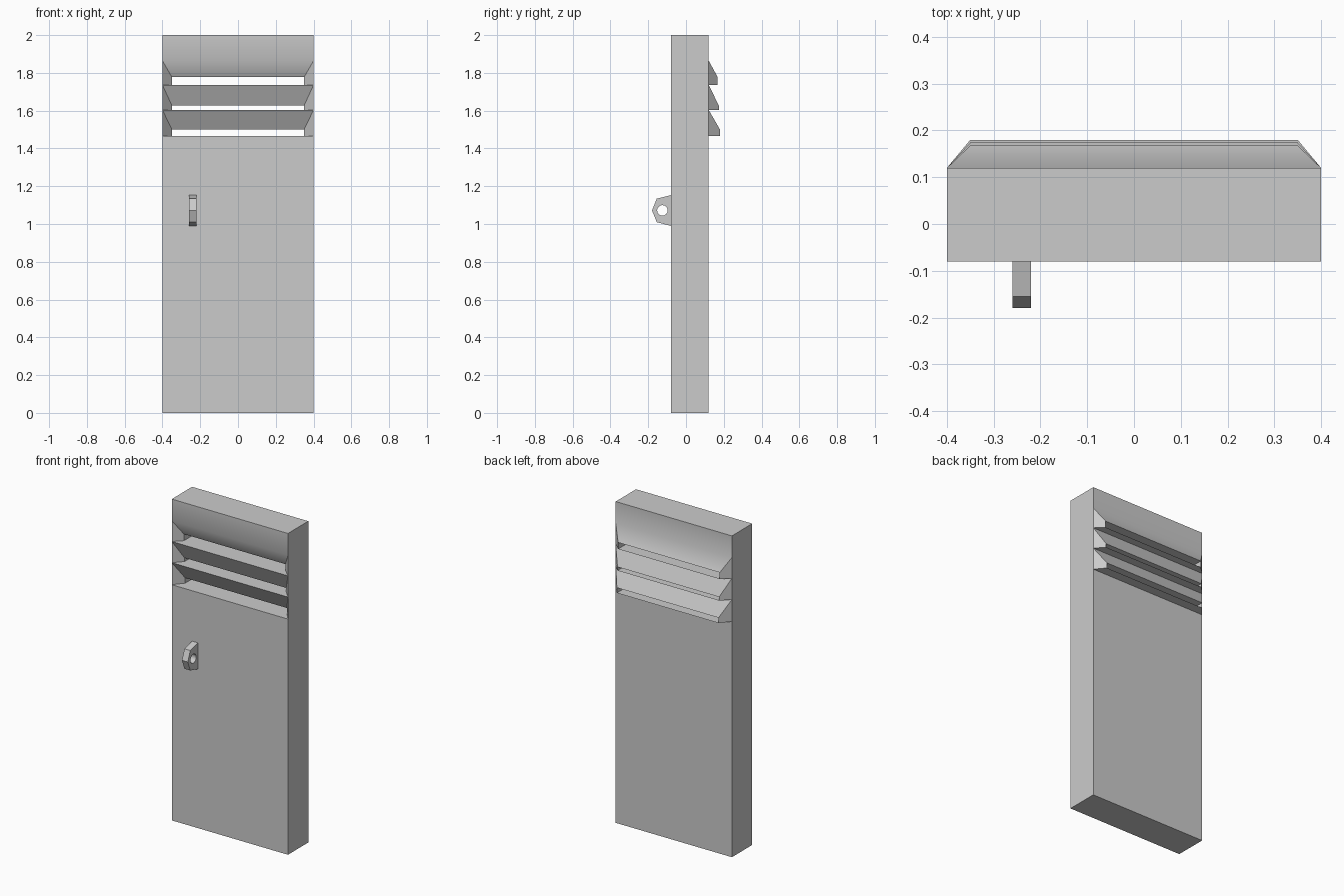
import bpy, bmesh, math
from mathutils import Vector

if "Cube" in bpy.data.objects:
    bpy.data.objects.remove(bpy.data.objects["Cube"])

W, IN = 0.40, 0.35          # half width of door, half width of vent slot
FRONT, THICK = -0.08, 0.20


def finish(obj, angle=30):
    bpy.ops.object.select_all(action='DESELECT')
    obj.select_set(True)
    bpy.context.view_layer.objects.active = obj
    bpy.ops.object.shade_smooth_by_angle(angle=math.radians(angle))


# Door panel: a pressed sheet with open louvres, thickened straight back
bm = bmesh.new()


def row(half, depth, z):
    return [bm.verts.new((s * half, FRONT + depth, z)) for s in (-1, 1)]


def quad(a, b, c, d):
    bm.faces.new((a, b, c, d))


upper = row(W, 0, 2.0)
start = row(W, 0, 1.865)
quad(upper[0], upper[1], start[1], start[0])
# each louvre: depth, slot top, slot bottom
for depth, top, bottom in ((0.048, 1.777, 1.736),
                           (0.054, 1.627, 1.604),
                           (0.060, 1.500, 1.467)):
    t, b, end = row(IN, depth, top), row(IN, depth, bottom), row(W, 0, bottom)
    quad(start[0], start[1], t[1], t[0])      # sloping slat
    quad(b[0], b[1], end[1], end[0])          # ledge
    quad(start[0], t[0], b[0], end[0])        # left cheek
    quad(t[1], start[1], end[1], b[1])        # right cheek
    start = end
foot = row(W, 0, 0)
quad(start[0], start[1], foot[1], foot[0])

ext = bmesh.ops.extrude_face_region(bm, geom=bm.faces[:], use_keep_orig=True)
moved = [g for g in ext['geom'] if isinstance(g, bmesh.types.BMVert)]
bmesh.ops.translate(bm, verts=moved, vec=Vector((0, THICK, 0)))
bmesh.ops.recalc_face_normals(bm, faces=bm.faces[:])
mesh = bpy.data.meshes.new("locker_door")
bm.to_mesh(mesh)
bm.free()
door = bpy.data.objects.new("locker_door", mesh)
bpy.context.collection.objects.link(door)
finish(door)

# Padlock tab: flat outline with a round hole, drawn in the y-z plane
outline = [(-0.08, 0.99), (-0.155, 1.01), (-0.18, 1.072), (-0.155, 1.134), (-0.08, 1.153)]
hole = [(-0.125 + 0.028 * math.cos(i * math.tau / 16),
         1.072 + 0.028 * math.sin(i * math.tau / 16)) for i in range(16)]
curve = bpy.data.curves.new("padlock_tab", 'CURVE')
curve.dimensions, curve.fill_mode, curve.extrude = '2D', 'BOTH', 0.02
for pts in (outline, hole):
    sp = curve.splines.new('POLY')
    sp.points.add(len(pts) - 1)
    for p, (y, z) in zip(sp.points, pts):
        p.co = (y, z, 0, 1)
    sp.use_cyclic_u = True
tab = bpy.data.objects.new("padlock_tab", curve)
bpy.context.collection.objects.link(tab)
tab.rotation_euler = (math.pi / 2, 0, math.pi / 2)
tab.location.x = -0.24
bpy.ops.object.select_all(action='DESELECT')
tab.select_set(True)
bpy.context.view_layer.objects.active = tab
bpy.ops.object.convert(target='MESH')
tab = bpy.context.object
tab.name = "padlock_tab"
bm = bmesh.new()
bm.from_mesh(tab.data)
bmesh.ops.remove_doubles(bm, verts=bm.verts[:], dist=1e-5)
bmesh.ops.recalc_face_normals(bm, faces=bm.faces[:])
bm.to_mesh(tab.data)
bm.free()
finish(tab)
